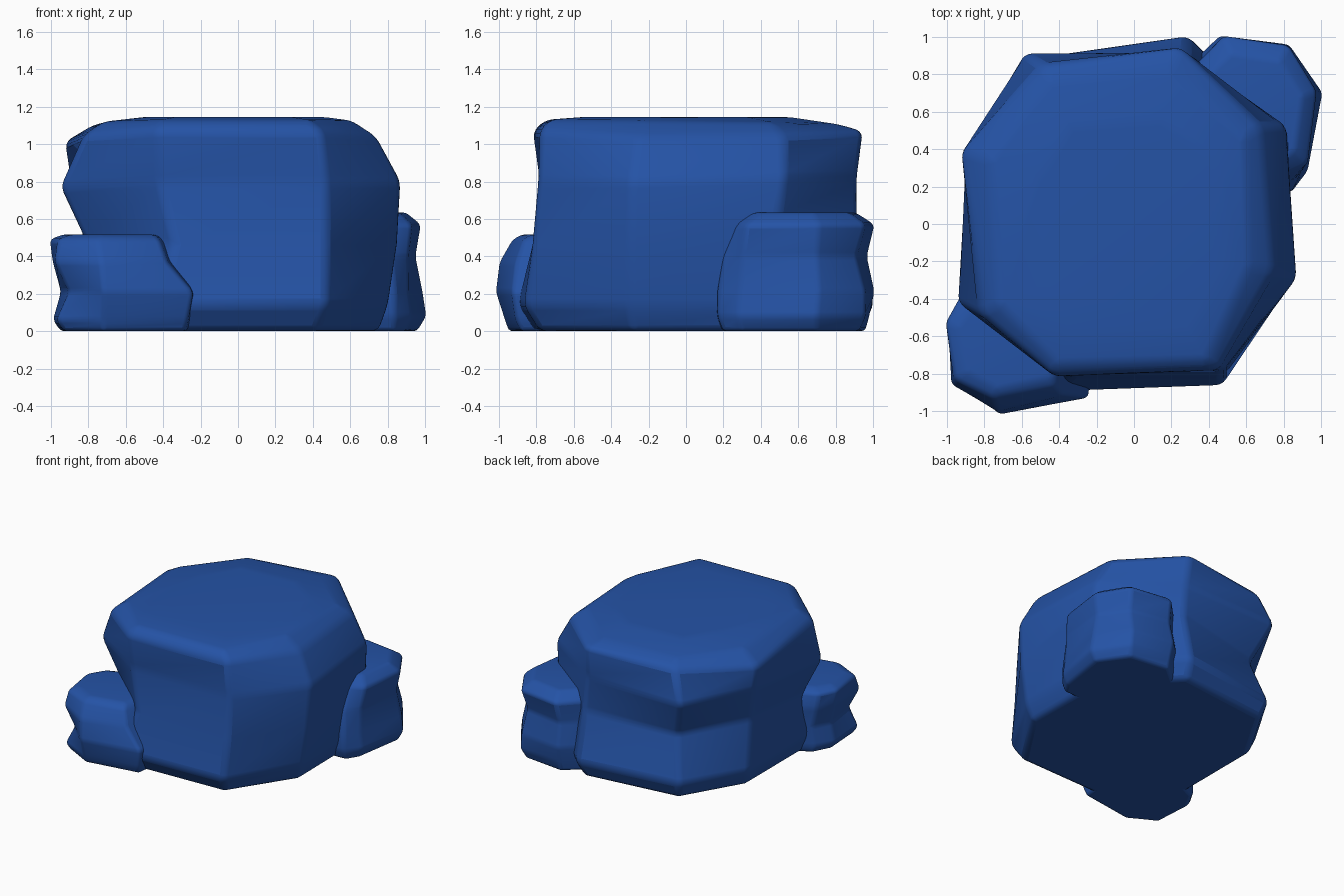
import bpy, bmesh, math

blue = bpy.data.materials.new("blue_stone")
blue.diffuse_color = (0.018, 0.086, 0.38, 1)


def rock(name, rings, bevel):
    """Loft eight-sided rings, (height, outline), from bottom to top, then soften the edges."""
    bm = bmesh.new()
    loops = []
    for z, outline in rings:
        zs = z if isinstance(z, (list, tuple)) else [z] * len(outline)
        loops.append([bm.verts.new((x, y, h)) for (x, y), h in zip(outline, zs)])
    n = len(loops[0])
    bm.faces.new(loops[0][::-1])
    bm.faces.new(loops[-1])
    for low, high in zip(loops, loops[1:]):
        for i in range(n):
            j = (i + 1) % n
            bm.faces.new((low[i], low[j], high[j], high[i]))
    me = bpy.data.meshes.new(name)
    bm.to_mesh(me)
    bm.free()
    me.materials.append(blue)
    ob = bpy.data.objects.new(name, me)
    bpy.context.collection.objects.link(ob)
    bpy.ops.object.select_all(action='DESELECT')
    ob.select_set(True)
    bpy.context.view_layer.objects.active = ob
    # rounded, weathered edges
    mod = ob.modifiers.new("worn_edges", 'BEVEL')
    mod.width = bevel
    mod.segments = 3
    mod.limit_method = 'ANGLE'
    mod.angle_limit = math.radians(8)
    bpy.ops.object.shade_smooth_by_angle(angle=math.radians(40))
    return ob


# Outlines run counter-clockwise from the front-left corner.
rock("main_boulder", [
    (0.0, [(-.44, -.81), (.42, -.78), (.75, -.28), (.74, .46), (.26, .93), (-.52, .84), (-.80, .36), (-.80, -.42)]),
    (0.14, [(-.42, -.90), (.475, -.865), (.80, -.30), (.79, .50), (.29, 1.01), (-.56, .89), (-.85, .40), (-.85, -.46)]),
    ([.46, .46, .46, .64, .54, .49, .54, .48],
     [(-.34, -.82), (.475, -.82), (.85, -.30), (.82, .50), (.28, .92), (-.47, .78), (-.83, .33), (-.81, -.38)]),
    ([.80, .80, .80, .82, .82, .80, .82, .77],
     [(-.42, -.78), (.475, -.79), (.87, -.29), (.81, .53), (.26, .91), (-.59, .92), (-.89, .38), (-.95, -.42)]),
    ([1.07, 1.07, 1.04, 1.05, 1.07, 1.05, 1.01, 1.05],
     [(-.43, -.82), (.45, -.78), (.74, -.25), (.68, .52), (.25, .95), (-.49, .85), (-.93, .39), (-.82, -.48)]),
    ([1.13, 1.13, 1.125, 1.115, 1.105, 1.10, 1.105, 1.12],
     [(-.41, -.75), (.38, -.73), (.61, -.23), (.59, .46), (.20, .82), (-.45, .77), (-.77, .34), (-.72, -.43)]),
    (1.145, [(-.33, -.55), (.28, -.54), (.46, -.18), (.43, .33), (.15, .55), (-.34, .52), (-.50, .26), (-.48, -.32)]),
], 0.035)

rock("front_left_stone", [
    (0.0, [(-.72, -.95), (-.28, -.88), (-.25, -.60), (-.35, -.30), (-.60, -.25), (-.88, -.38), (-.95, -.52), (-.93, -.83)]),
    (0.06, [(-.72, -.97), (-.27, -.91), (-.22, -.60), (-.33, -.28), (-.60, -.22), (-.90, -.38), (-.99, -.52), (-.97, -.86)]),
    (0.21, [(-.72, -1.02), (-.24, -.93), (-.22, -.60), (-.33, -.28), (-.60, -.22), (-.88, -.38), (-.95, -.53), (-.90, -.83)]),
    (0.37, [(-.73, -1.0), (-.38, -.91), (-.30, -.60), (-.35, -.30), (-.60, -.22), (-.92, -.38), (-.99, -.52), (-.98, -.86)]),
    (0.49, [(-.75, -.93), (-.42, -.87), (-.38, -.60), (-.40, -.34), (-.62, -.28), (-.93, -.39), (-1.01, -.53), (-.96, -.83)]),
    (0.517, [(-.73, -.88), (-.45, -.82), (-.42, -.60), (-.46, -.40), (-.62, -.34), (-.86, -.44), (-.94, -.55), (-.89, -.79)]),
], 0.022)

rock("back_right_stone", [
    (0.0, [(.45, .18), (.84, .20), (.90, .30), (.96, .70), (.80, .92), (.47, .96), (.28, .80), (.25, .40)]),
    (0.08, [(.45, .15), (.84, .17), (.93, .28), (1.01, .70), (.83, .96), (.47, .98), (.25, .80), (.22, .40)]),
    (0.21, [(.45, .15), (.84, .17), (.91, .29), (.99, .71), (.82, .96), (.46, 1.01), (.24, .80), (.22, .40)]),
    (0.40, [(.45, .17), (.82, .20), (.91, .30), (.95, .70), (.80, .91), (.47, .97), (.28, .80), (.25, .40)]),
    (0.57, [(.45, .24), (.82, .27), (.93, .32), (.98, .71), (.83, .96), (.48, 1.01), (.30, .82), (.28, .42)]),
    (0.635, [(.50, .33), (.80, .34), (.86, .40), (.90, .68), (.78, .87), (.52, .91), (.38, .78), (.36, .46)]),
], 0.022)
